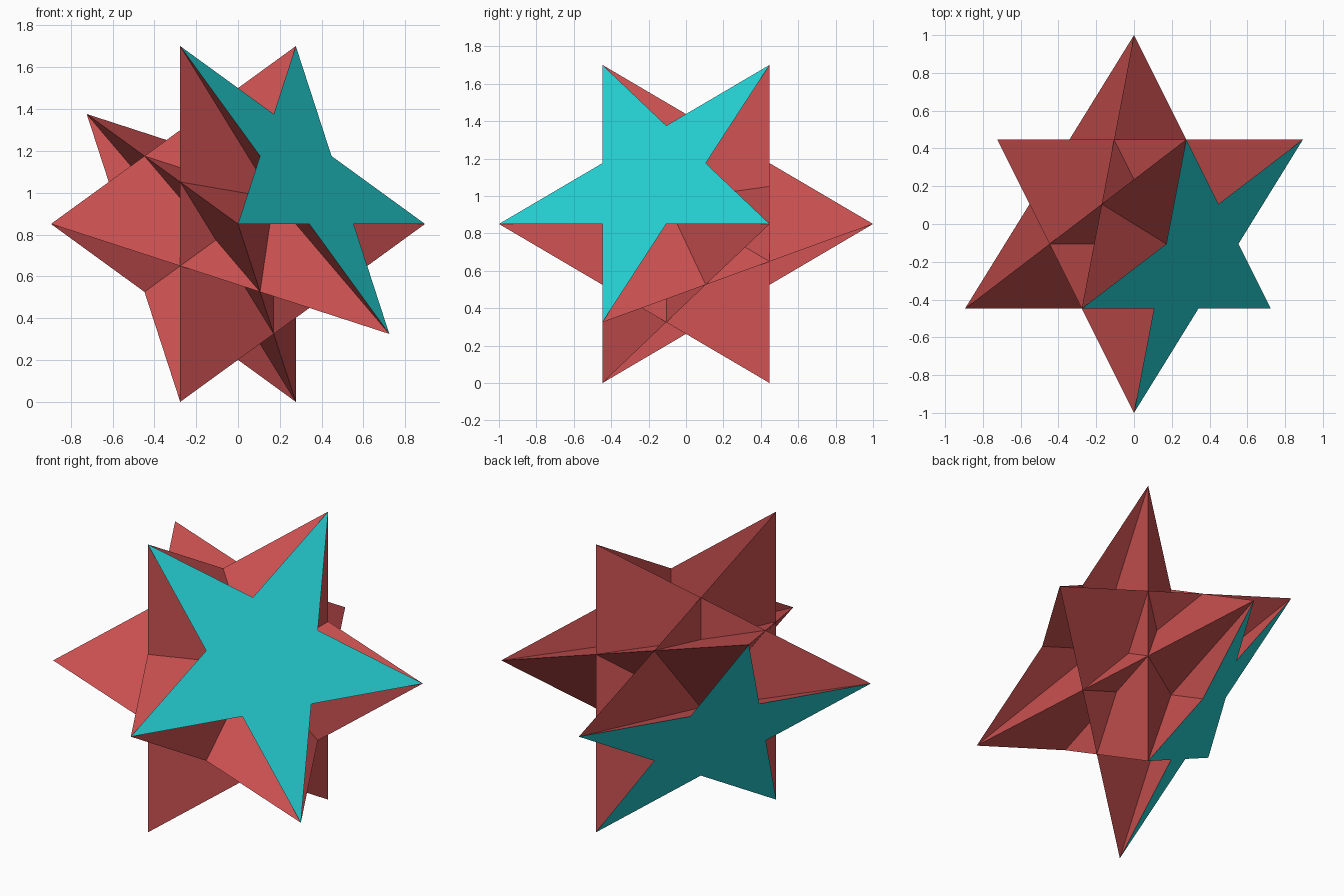
import bpy, bmesh, math
from mathutils import Vector, Matrix

if "Cube" in bpy.data.objects:
    bpy.data.objects.remove(bpy.data.objects["Cube"], do_unlink=True)


def make_material(name, color):
    mat = bpy.data.materials.new(name)
    mat.use_nodes = True
    mat.diffuse_color = color
    mat.node_tree.nodes["Principled BSDF"].inputs["Base Color"].default_value = color
    return mat


teal = make_material("teal", (0.0185, 0.638, 0.647, 1))
red = make_material("coral red", (0.62, 0.084, 0.084, 1))


def add_object(name, bm, mat):
    mesh = bpy.data.meshes.new(name)
    bm.to_mesh(mesh)
    bm.free()
    mesh.materials.append(mat)
    obj = bpy.data.objects.new(name, mesh)
    bpy.context.collection.objects.link(obj)
    # stand the solid on the ground
    obj.location.z = math.sin(math.radians(72)) * 2 / math.sqrt(5)
    return obj


# Tips: two opposite five-point rings around a tilted axis
h, r = 1 / math.sqrt(5), 2 / math.sqrt(5)
axis = Vector((r * math.cos(math.radians(36)), -h, r * math.sin(math.radians(36))))
upper = [Matrix.Rotation(math.radians(72 * k), 3, axis) @ Vector((0, -1, 0))
         for k in range(5)]
lower = [-p for p in upper]

# Flat five-pointed star on each end of the axis
for name, ring, side in (("upper_star", upper, 1), ("lower_star", lower, -1)):
    centre = axis * h * side
    notch = (3 - math.sqrt(5)) / 2
    outline = []
    for k in range(5):
        mid = (ring[k] + ring[(k + 1) % 5]) / 2 - centre
        outline += [ring[k], centre + mid.normalized() * r * notch]
    bm = bmesh.new()
    hub = bm.verts.new(centre)
    rim = [bm.verts.new(p) for p in outline]
    for k in range(10):
        f = bm.faces.new((hub, rim[k], rim[(k + 1) % 10]))
        f.normal_update()
        if f.normal.dot(axis) * side < 0:
            f.normal_flip()
    add_object(name, bm, teal)

# Ten crossing triangles join the edges of one star to tips of the other
sides, shell = [], []
for ring, other in ((upper, lower), (lower, upper)):
    s = 1 if ring is upper else -1
    for k in range(5):
        a, b, c = ring[k], ring[(k + 2) % 5], other[(k + 1) % 5]
        cap = (axis * h * s, a, b)
        if (a - cap[0]).cross(b - cap[0]).dot(axis) * s < 0:
            a, b = b, a
        shell.append((axis * h * s, a, b))
        sides.append((b, a, c))
shell += sides


def winding(p):
    """How many times the closed shell wraps around point p."""
    total = 0
    for tri in shell:
        a, b, c = (v - p for v in tri)
        la, lb, lc = a.length, b.length, c.length
        total += 2 * math.atan2(a.dot(b.cross(c)), la * lb * lc + a.dot(b) * lc
                                + b.dot(c) * la + c.dot(a) * lb)
    return round(total / (4 * math.pi))


def normal_of(tri):
    return (tri[1] - tri[0]).cross(tri[2] - tri[0]).normalized()


# Cut each triangle where it crosses the others; keep only the outer pieces
body = bmesh.new()
planes = [(t[0], normal_of(t)) for t in sides] + [(axis * h, axis), (-axis * h, axis)]
for tri in sides:
    n = normal_of(tri)
    piece = bmesh.new()
    piece.faces.new([piece.verts.new(p) for p in tri])
    for co, no in planes:
        if abs(no.dot(n)) < 0.9999:
            bmesh.ops.bisect_plane(
                piece, geom=piece.verts[:] + piece.edges[:] + piece.faces[:],
                dist=1e-5, plane_co=co, plane_no=no)
    for f in piece.faces:
        if f.calc_area() < 1e-7:
            continue
        c = f.calc_center_median()
        front, back = winding(c + n * 1e-4), winding(c - n * 1e-4)
        if (front == 0) == (back == 0):
            continue
        f.normal_update()
        points = [v.co.copy() for v in f.verts]
        outward = n if front == 0 else -n
        if f.normal.dot(outward) < 0:
            points.reverse()
        body.faces.new([body.verts.new(p) for p in points])
    piece.free()

bmesh.ops.remove_doubles(body, verts=body.verts[:], dist=1e-4)
body.normal_update()
add_object("spiked_body", body, red)
